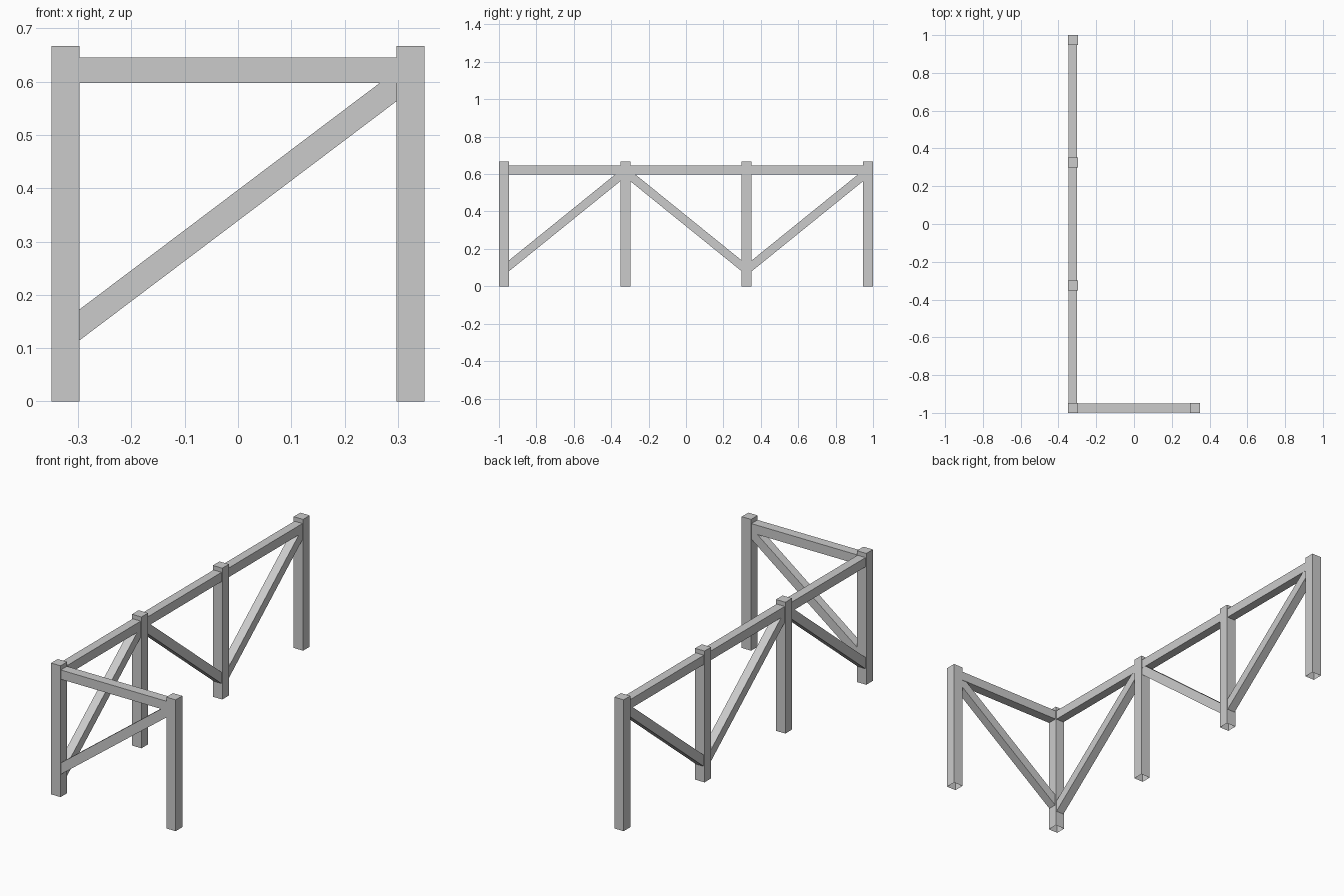
import bpy, bmesh
from mathutils import Vector

if "Cube" in bpy.data.objects:
    bpy.data.objects.remove(bpy.data.objects["Cube"])

POST, HEIGHT = 0.053, 0.667
RAIL_LO, RAIL_HI = 0.598, 0.645
X0, Y0 = 0.3235, 0.9735
TUCK = 0.004  # how far rails and braces run into the posts


def prism(name, profile, a, direction, width, open_bottom=False):
    """Extrude a (distance along run, z) profile sideways, centred on the run."""
    d = Vector((direction[0], direction[1], 0))
    side = Vector((-d.y, d.x, 0)) * width / 2
    origin = Vector((a[0], a[1], 0))
    bm = bmesh.new()
    rings = [[bm.verts.new(origin + d * t + Vector((0, 0, z)) + side * s)
              for t, z in profile] for s in (-1, 1)]
    bm.faces.new(rings[0])
    bm.faces.new(rings[1][::-1])
    n = len(profile)
    for i in range(n):
        j = (i + 1) % n
        bm.faces.new((rings[0][i], rings[1][i], rings[1][j], rings[0][j]))
    bmesh.ops.recalc_face_normals(bm, faces=bm.faces)
    if open_bottom:
        low = [f for f in bm.faces if f.normal.z < -0.9]
        bmesh.ops.delete(bm, geom=low, context='FACES_ONLY')
    mesh = bpy.data.meshes.new(name)
    bm.to_mesh(mesh)
    bm.free()
    obj = bpy.data.objects.new(name, mesh)
    bpy.context.collection.objects.link(obj)


def post(name, p):
    h = POST / 2
    prism(name, [(-h, 0), (h, 0), (h, HEIGHT), (-h, HEIGHT)], p, (1, 0), POST, True)


def bay(name, a, b, low, high, width):
    """Rail between posts a and b, plus a brace rising from a to b."""
    run = Vector(b) - Vector(a)
    d = run.normalized()
    s, e = POST / 2, run.length - POST / 2
    prism(name + "_rail", [(s - TUCK, RAIL_LO), (e + TUCK, RAIL_LO),
                           (e + TUCK, RAIL_HI), (s - TUCK, RAIL_HI)], a, d, width)
    # diagonal brace, trimmed where it meets the rail
    slope, thick = (high - low) / (e - s), 0.058
    top = RAIL_LO + 0.002
    meet = s + (top - low - thick) / slope
    prism(name + "_brace", [(s - TUCK, low - TUCK * slope), (e + TUCK, high + TUCK * slope),
                            (e + TUCK, top), (meet, top),
                            (s - TUCK, low + thick - TUCK * slope)], a, d, 0.044)


# posts: four along the long side, one at the end of the short return
line = [(-X0, -Y0 + i * 2 * Y0 / 3) for i in range(4)]
corner = (X0, -Y0)
for i, p in enumerate(line):
    post(f"side_post_{i + 1}", p)
post("front_end_post", corner)

# bays of rail and brace, alternating direction along the side
bay("front", line[0], corner, 0.115, 0.563, 0.049)
for i in range(3):
    a, b = (line[i], line[i + 1]) if i % 2 == 0 else (line[i + 1], line[i])
    bay(f"side_{i + 1}", a, b, 0.08, 0.562, 0.045)
